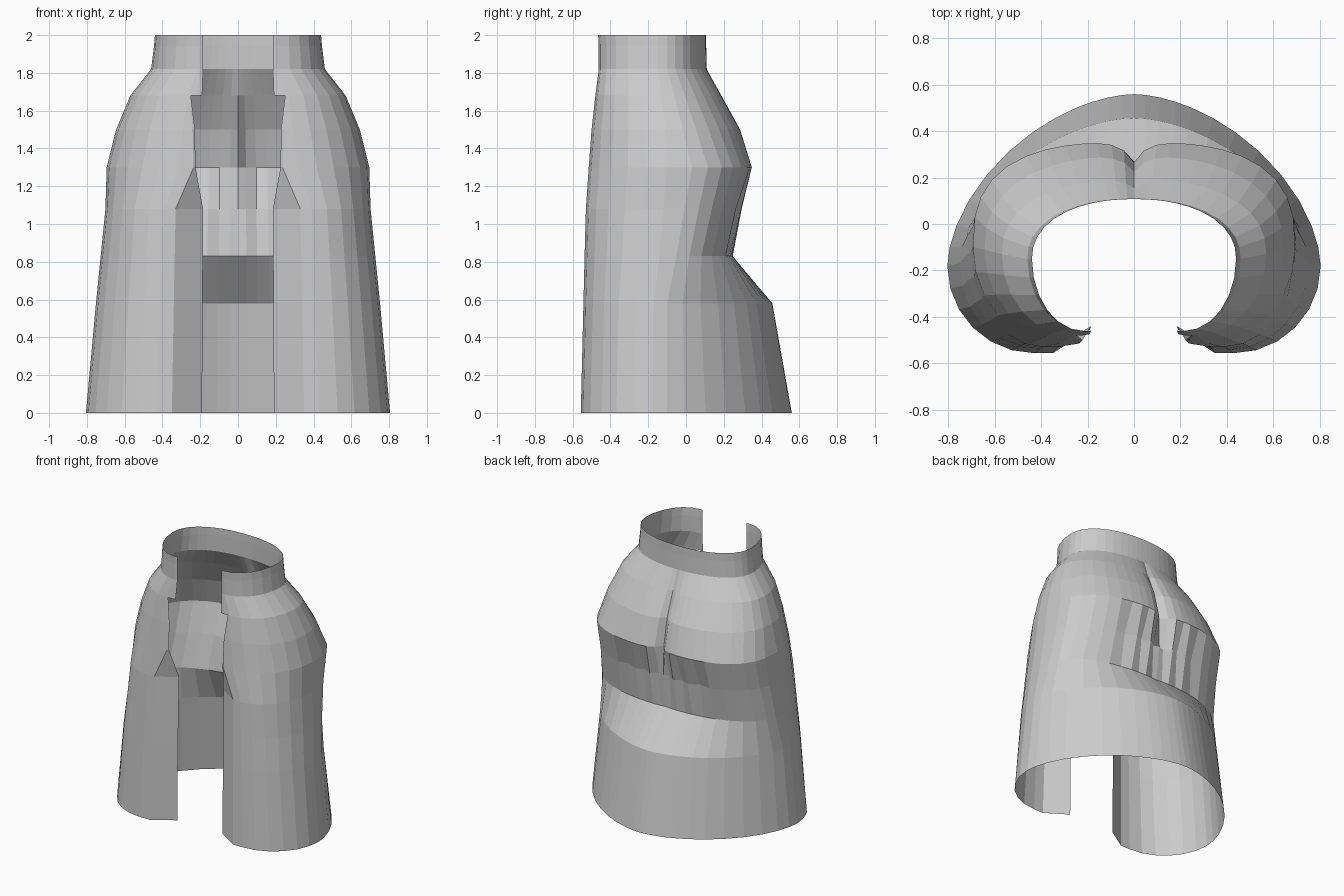
import bpy, bmesh, math

if "Cube" in bpy.data.objects:
    bpy.data.objects.remove(bpy.data.objects["Cube"])

cloth = bpy.data.materials.new("light grey cloth")
cloth.diffuse_color = (0.6, 0.6, 0.6, 1)
cloth.use_nodes = True
cloth.node_tree.nodes["Principled BSDF"].inputs["Base Color"].default_value = cloth.diffuse_color

# z, half width, y of widest point, back y, back roundness, front y, x where the
# front arc ends, flap fold x, front edge x, front edge y, centre notch, fold depth
LOWER = [
    (0.00, .805, -.18, .56, 1.72, -.557, .43, .35, .19, -.455, 0, 0),
    (0.58, .752, -.17, .457, 1.75, -.543, .41, .34, .188, -.45, 0, 0),
    (0.83, .727, -.14, .25, 2.4, -.537, .40, .335, .186, -.445, .01, 0),
    (1.08, .702, -.12, .30, 2.6, -.53, .39, .33, .185, -.44, .03, .03),
    (1.30, .695, -.10, .355, 2.75, -.515, .32, .235, .225, -.505, .09, 0),
    (1.50, .645, -.11, .295, 2.4, -.50, .29, .24, .228, -.495, .07, 0),
    (1.68, .57, -.13, .195, 2.3, -.48, .27, .255, .25, -.479, .04, 0),
]
UPPER = [
    (1.68, .57, -.13, .195, 2.3, -.48, .27, .22, .19, -.475, .04, 0),
    (1.82, .46, -.15, .11, 2.2, -.462, .21, .20, .185, -.46, 0, 0),
    (1.94, .445, -.15, .107, 2.2, -.462, .21, .20, .185, -.46, 0, 0),
    (2.00, .44, -.15, .107, 2.2, -.465, .21, .20, .185, -.462, 0, 0),
]
BACK = [0, 3.5, 8, 13, 18, 25, 33, 42, 52, 62, 72, 81]
FRONT = [0, 15, 30, 45, 60, 75, 90]


def half_ring(z, w, yc, yb, n, yf, cx, fx, ex, ey, notch, fold):
    """Half outline from the back centre round the side to the front edge."""
    pts = []
    for i, a in enumerate(BACK):
        u = math.sin(math.radians(a))
        y = yc + (yb - yc) * (1 - u ** n) ** (1 / n)
        y -= notch * math.exp(-u * w / .05)
        if u * w < .42:
            y -= fold * (i % 2)
        pts.append((u * w, y, z))
    for a in FRONT:
        t = math.radians(a)
        pts.append((cx + (w - cx) * math.cos(t), yc + (yf - yc) * math.sin(t), z))
    pts.append((fx, yf, z))
    pts.append((ex, ey, z))
    return pts


def loft(name, rings):
    bm = bmesh.new()
    grid = []
    for r in rings:
        half = half_ring(*r)
        full = [(-x, y, z) for x, y, z in reversed(half[1:])] + half
        grid.append([bm.verts.new(p) for p in full])
    for a, b in zip(grid, grid[1:]):
        for i in range(len(a) - 1):
            bm.faces.new((a[i + 1], a[i], b[i], b[i + 1]))
    bmesh.ops.recalc_face_normals(bm, faces=bm.faces)
    # open shell: make sure the normals point outwards
    if sum(f.normal.x * f.calc_center_median().x for f in bm.faces) < 0:
        bmesh.ops.reverse_faces(bm, faces=bm.faces)
    me = bpy.data.meshes.new(name)
    bm.to_mesh(me)
    bm.free()
    me.materials.append(cloth)
    ob = bpy.data.objects.new(name, me)
    bpy.context.collection.objects.link(ob)


loft("skirt_body", LOWER)   # open-fronted skirt with turned-in front flaps
loft("waistband", UPPER)    # narrow yoke and upright band
